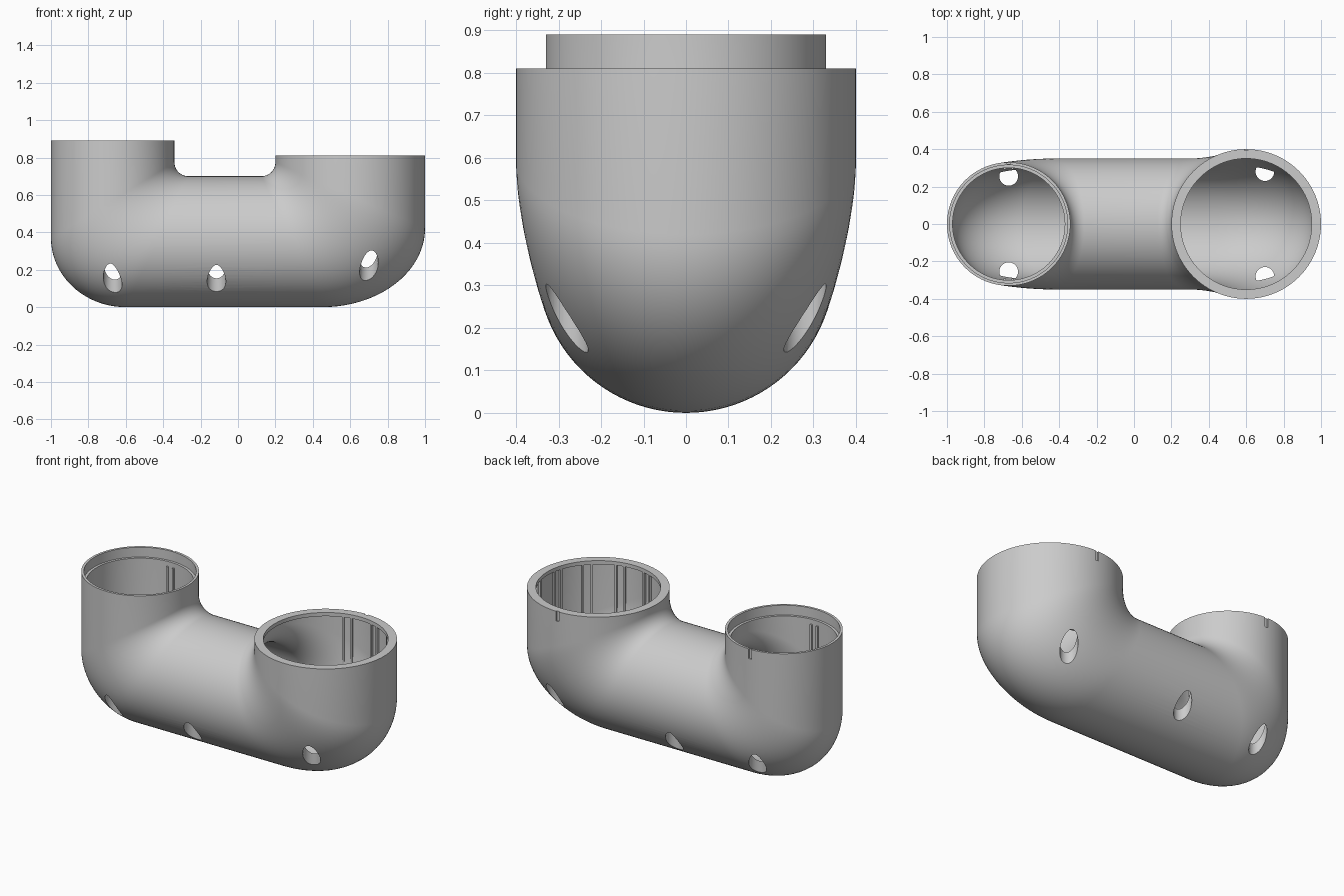
import bpy, bmesh
from math import sin, cos, pi, radians
from mathutils import Matrix, Vector

if "Cube" in bpy.data.objects:
    bpy.data.objects.remove(bpy.data.objects["Cube"])

N = 96          # sides of every tube section
STEPS = 20      # sections per elbow
FIL = 0.075     # inner fillet radius
# side, rim height, cup radius, cup centre, outer bend centre x, bend width, bend height, cup wall
LEFT = dict(s=-1, top=0.89, r=0.33, cx=-0.67, ox=-0.60, a=0.40, b=0.37, t=0.03)
RIGHT = dict(s=1, top=0.81, r=0.40, cx=0.60, ox=0.45, a=0.55, b=0.42, t=0.035)
TUBE_R, TUBE_WALL = 0.35, 0.05


def flat(c, z, t):
    """Level cup section: (inner point, outer point, half width)."""
    d = c['s'] * (c['r'] - t)
    return (c['cx'] - d, z), (c['cx'] + d, z), c['r'] - t


def elbow(c, inside):
    """Fan of sections from the upright cup to the level tube."""
    out = []
    for i in range(STEPS + 1):
        u = i / STEPS
        a = u * pi / 2
        nx, nz = c['s'] * cos(a), -sin(a)
        w = u * u * (3 - 2 * u)
        t = (c['t'] + (TUBE_WALL - c['t']) * w) if inside else 0
        fx = c['cx'] - c['s'] * (c['r'] + FIL)
        p = (fx + nx * (FIL + t), TUBE_R * 2 + FIL + nz * (FIL + t))
        q = (c['ox'] + c['a'] * nx - t * nx, c['b'] + c['b'] * nz - t * nz)
        out.append((p, q, c['r'] + (TUBE_R - c['r']) * w - t))
    return out


def link(name, bm):
    bmesh.ops.recalc_face_normals(bm, faces=bm.faces)
    me = bpy.data.meshes.new(name)
    bm.to_mesh(me)
    bm.free()
    ob = bpy.data.objects.new(name, me)
    bpy.context.collection.objects.link(ob)
    return ob


def box(bm, size, mat):
    bmesh.ops.create_cube(bm, size=1, matrix=mat @ Matrix.Diagonal((*size, 1)))


# hollow body: outer skin left to right, then inner skin back again
sections = [flat(LEFT, 0.89, 0)] + elbow(LEFT, False)
sections += elbow(RIGHT, False)[::-1] + [flat(RIGHT, 0.81, 0)]
sections += [flat(RIGHT, 0.81, 0.05), flat(RIGHT, 0.787, 0.05), flat(RIGHT, 0.787, 0.035)]
sections += elbow(RIGHT, True) + elbow(LEFT, True)[::-1]
sections += [flat(LEFT, 0.83, 0.03), flat(LEFT, 0.83, 0.015), flat(LEFT, 0.89, 0.015)]

bm = bmesh.new()
rings = []
for p, q, hw in sections:
    mx, mz = (p[0] + q[0]) / 2, (p[1] + q[1]) / 2
    # measure the angle from world -x/+x consistently so the rings line up
    dx, dz = (p[0] - q[0]) / 2, (p[1] - q[1]) / 2
    rings.append([bm.verts.new((mx + dx * cos(k * 2 * pi / N), hw * sin(k * 2 * pi / N),
                                mz + dz * cos(k * 2 * pi / N))) for k in range(N)])
for i, r0 in enumerate(rings):
    r1 = rings[(i + 1) % len(rings)]
    for k in range(N):
        j = (k + 1) % N
        bm.faces.new((r0[k], r0[j], r1[j], r1[k]))
body = link("elbow_housing", bm)

# drain holes drilled straight up, plus a small index notch on each rim
bm = bmesh.new()
for x, y in ((-0.67, 0.255), (-0.115, 0.277), (0.70, 0.28)):
    for side in (-1, 1):
        bmesh.ops.create_cone(bm, cap_ends=True, segments=40, radius1=0.05, radius2=0.05,
                              depth=0.40, matrix=Matrix.Translation((x, side * y, 0.12)))
for c in (LEFT, RIGHT):
    box(bm, (0.02, 0.02, 0.12), Matrix.Translation((c['cx'], c['r'] + 0.002, c['top'])))
cutter = link("hole_cutter", bm)
cutter.hide_render = True

mod = body.modifiers.new("holes", 'BOOLEAN')
mod.object = cutter
mod.operation = 'DIFFERENCE'
mod.solver = 'EXACT'
bpy.context.view_layer.objects.active = body
body.select_set(True)
bpy.ops.object.modifier_apply(modifier=mod.name)
bpy.data.objects.remove(cutter)
bpy.ops.object.shade_smooth_by_angle(angle=radians(30))


# paired upright guide ribs inside each cup, below the lip
def ribs(name, c, angles, z0, z1, radius):
    bm = bmesh.new()
    for ang in angles:
        for off in (-4, 4):
            rot = Matrix.Rotation(radians(ang + off), 4, 'Z')
            mat = Matrix.Translation((c['cx'], 0, (z0 + z1) / 2)) @ rot @ Matrix.Translation((radius, 0, 0))
            box(bm, (0.022, 0.012, z1 - z0), mat)
    link(name, bm)


ribs("right_cup_ribs", RIGHT, (-105, -75, -45, -15, 15, 45, 75, 105), 0.48, 0.788, 0.362)
ribs("left_cup_ribs", LEFT, (90, 270), 0.60, 0.80, 0.302)
